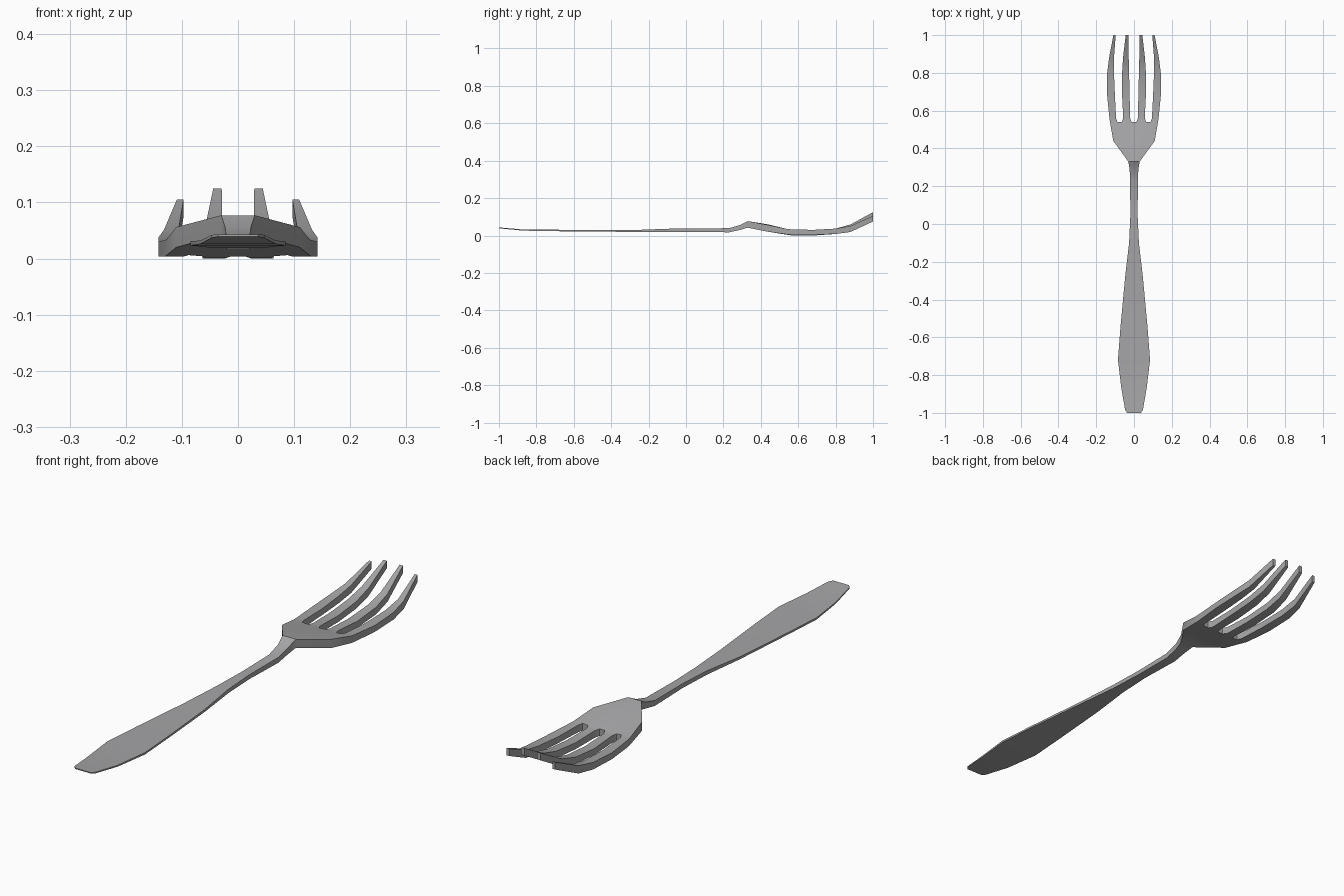
import bpy, bmesh

if "Cube" in bpy.data.objects:
    bpy.data.objects.remove(bpy.data.objects["Cube"])

steel = bpy.data.materials.new("steel_grey")
steel.diffuse_color = (0.38, 0.38, 0.39, 1)
steel.use_nodes = True
steel.node_tree.nodes["Principled BSDF"].inputs["Base Color"].default_value = steel.diffuse_color


def spread(w):
    # four column positions for a plain section of half width w
    return [w * 0.15, w * 0.41, w * 0.66, w]


# each section: y, four half-side x columns, bottom z, top z, height offset of outer columns
sections = [
    # handle
    (-1.0, spread(0.036), 0.039, 0.043, 0),
    (-0.985, spread(0.047), 0.037, 0.042, 0),
    (-0.87, spread(0.067), 0.026, 0.032, 0),
    (-0.72, spread(0.085), 0.023, 0.031, 0),
    (-0.55, spread(0.072), 0.022, 0.030, 0),
    (-0.28, spread(0.047), 0.019, 0.029, 0),
    (-0.10, spread(0.026), 0.020, 0.036, 0),
    (0.05, spread(0.019), 0.020, 0.038, 0),
    # neck
    (0.23, spread(0.021), 0.017, 0.039, 0),
    (0.29, spread(0.023), 0.030, 0.056, 0),
    (0.33, spread(0.030), 0.042, 0.077, 0),
    # head
    (0.44, [0.018, 0.050, 0.080, 0.110], 0.023, 0.059, -0.003),
    (0.54, [0.012, 0.064, 0.088, 0.127], 0.004, 0.033, 0.002),
    # tines
    (0.56, [0.021, 0.057, 0.095, 0.130], 0.001, 0.030, 0.003),
    (0.68, [0.023, 0.063, 0.101, 0.142], 0.000, 0.026, 0.004),
    (0.80, [0.026, 0.063, 0.106, 0.142], 0.008, 0.037, 0.000),
    (0.88, [0.028, 0.058, 0.106, 0.132], 0.027, 0.059, -0.008),
    (1.0, [0.029, 0.044, 0.097, 0.109], 0.095, 0.125, -0.020),
]
FIRST_SLOT = 12
SLOTS = (1, 3, 5)


def solid(row, col):
    return (0 <= row < len(sections) - 1 and 0 <= col < 7
            and not (row >= FIRST_SLOT and col in SLOTS))


bm = bmesh.new()
top, bot = {}, {}
for r, (y, xs, zb, zt, dz) in enumerate(sections):
    full = [-x for x in reversed(xs)] + xs
    for c, x in enumerate(full):
        off = dz if c in (0, 1, 6, 7) else 0
        bot[r, c] = bm.verts.new((x, y, zb + off))
        top[r, c] = bm.verts.new((x, y, zt + off))

# skin both faces and close every open border, leaving the slots clear
for r in range(len(sections) - 1):
    for c in range(7):
        if not solid(r, c):
            continue
        ring = [(r, c), (r, c + 1), (r + 1, c + 1), (r + 1, c)]
        bm.faces.new([top[k] for k in ring])
        bm.faces.new([bot[k] for k in reversed(ring)])
        neighbours = [(r - 1, c), (r, c + 1), (r + 1, c), (r, c - 1)]
        for i, n in enumerate(neighbours):
            if not solid(*n):
                a, b = ring[i], ring[(i + 1) % 4]
                bm.faces.new([bot[a], bot[b], top[b], top[a]])

bmesh.ops.recalc_face_normals(bm, faces=bm.faces)
mesh = bpy.data.meshes.new("fork")
bm.to_mesh(mesh)
bm.free()
mesh.materials.append(steel)
fork = bpy.data.objects.new("fork", mesh)
bpy.context.collection.objects.link(fork)
bpy.context.view_layer.objects.active = fork
fork.select_set(True)
bpy.ops.object.shade_smooth_by_angle(angle=0.5)
